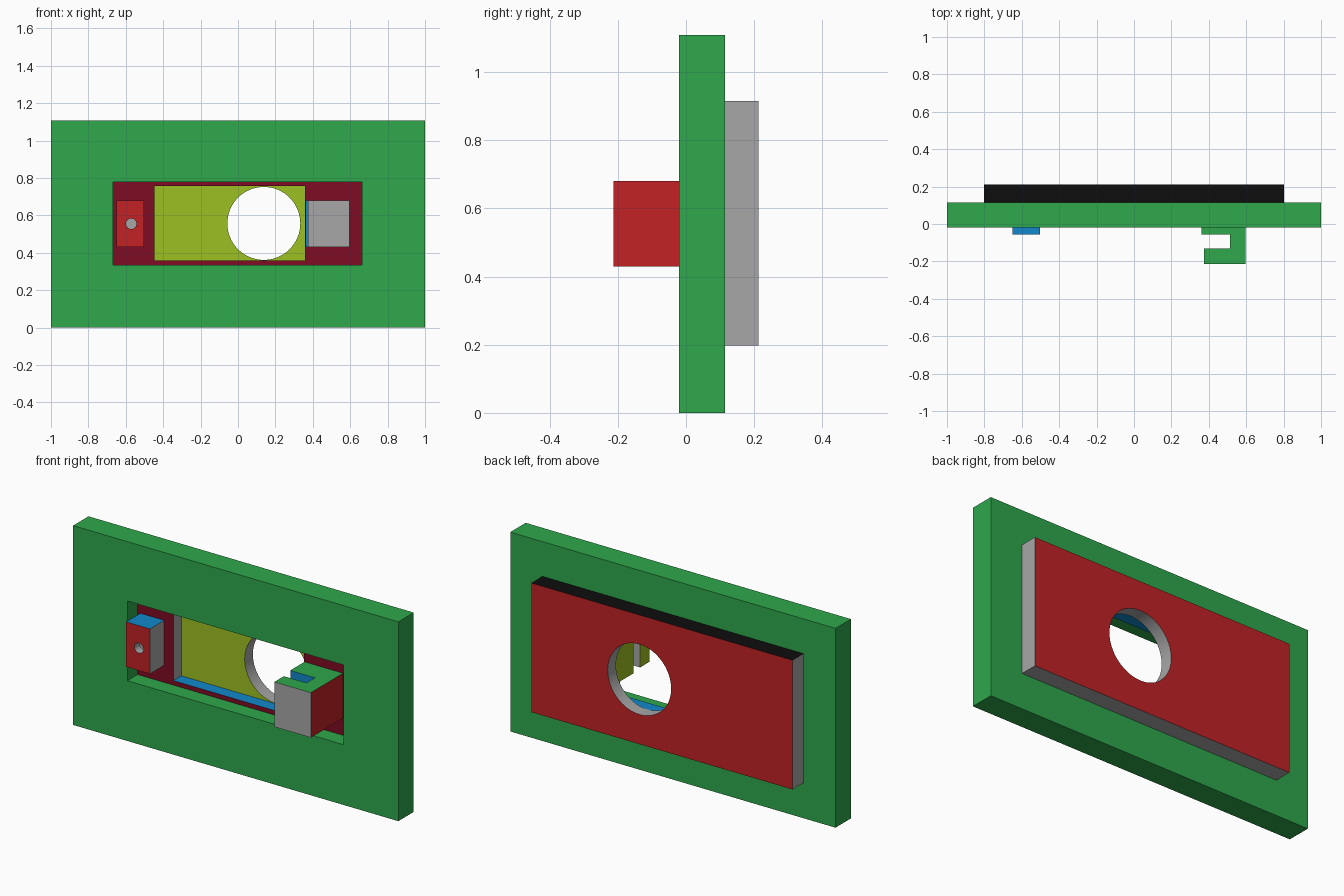
import bpy, bmesh, math
from mathutils import Vector

if "Cube" in bpy.data.objects:
    bpy.data.objects.remove(bpy.data.objects["Cube"])


def material(name, rgb):
    m = bpy.data.materials.new(name)
    lin = [(c / 255 / 12.92 if c < 11 else ((c / 255 + 0.055) / 1.055) ** 2.4) for c in rgb]
    m.diffuse_color = (*lin, 1)
    m.use_nodes = True
    m.node_tree.nodes["Principled BSDF"].inputs["Base Color"].default_value = m.diffuse_color
    return m


MATS = {n: material(n, c) for n, c in {
    "green": (46, 168, 76), "red": (194, 34, 37), "maroon": (126, 12, 35),
    "yellow_green": (156, 192, 34), "blue": (17, 135, 203),
    "grey": (167, 167, 167), "black": (13, 13, 13)}.items()}


def prism(name, points, to3d, a, b):
    """Extrude a 2D outline between depths a and b."""
    bm = bmesh.new()
    face = bm.faces.new([bm.verts.new(to3d(u, v, a)) for u, v in points])
    ext = bmesh.ops.extrude_face_region(bm, geom=[face])
    shift = Vector(to3d(0, 0, b)) - Vector(to3d(0, 0, a))
    bmesh.ops.translate(bm, vec=shift,
                        verts=[g for g in ext["geom"] if isinstance(g, bmesh.types.BMVert)])
    bmesh.ops.recalc_face_normals(bm, faces=bm.faces)
    mesh = bpy.data.meshes.new(name)
    bm.to_mesh(mesh)
    bm.free()
    ob = bpy.data.objects.new(name, mesh)
    bpy.context.collection.objects.link(ob)
    return ob


def along_y(u, v, d):
    return (u, d, v)


def along_z(u, v, d):
    return (u, v, d)


def box(name, x0, x1, y0, y1, z0, z1):
    return prism(name, [(x0, z0), (x1, z0), (x1, z1), (x0, z1)], along_y, y0, y1)


def rod(name, x, z, r, y0, y1, n):
    ring = [(x + r * math.cos(2 * math.pi * i / n), z + r * math.sin(2 * math.pi * i / n))
            for i in range(n)]
    return prism(name, ring, along_y, y0, y1)


def cut(ob, cutter):
    bpy.context.view_layer.objects.active = ob
    mod = ob.modifiers.new("cut", "BOOLEAN")
    mod.operation, mod.solver, mod.object = "DIFFERENCE", "EXACT", cutter
    bpy.ops.object.modifier_apply(modifier=mod.name)
    bpy.data.objects.remove(cutter)


def paint(ob, rule):
    """Colour each face from its normal and centre, keeping hard edges sharp."""
    ob.data.materials.clear()
    names = list(MATS)
    for m in MATS.values():
        ob.data.materials.append(m)
    for f in ob.data.polygons:
        f.material_index = names.index(rule(f.normal, f.center))
    bpy.ops.object.select_all(action="DESELECT")
    ob.select_set(True)
    bpy.context.view_layer.objects.active = ob
    bpy.ops.object.shade_smooth_by_angle(angle=math.radians(30))


# Outer frame with a rectangular window
frame = box("frame", -1, 1, -0.02, 0.115, 0, 1.108)
cut(frame, box("window_cutter", -0.667, 0.663, -0.1, 0.2, 0.335, 0.778))
paint(frame, lambda n, c: "green")

# Back plate with a shallow recess and a round opening
plate = box("back_plate", -0.803, 0.803, 0.07, 0.212, 0.197, 0.915)
cut(plate, box("recess_cutter", -0.447, 0.357, 0.0, 0.14, 0.36, 0.757))
cut(plate, rod("opening_cutter", 0.138, 0.557, 0.195, 0.1, 0.3, 64))


def plate_rule(n, c):
    if n.y > 0.9:
        return "red"
    if n.y < -0.9:
        return "maroon" if c.y < 0.1 else "yellow_green"
    if c.z > 0.9:
        return "black"
    if c.y < 0.135:                       # recess walls
        if abs(n.z) > 0.9 and 0.3 < c.z < 0.8:
            return "blue"
        if n.x < -0.9 and c.x < 0.5:
            return "yellow_green"
    return "grey"


paint(plate, plate_rule)

# Left block with a small blind hole
block = box("left_block", -0.65, -0.503, -0.055, 0.071, 0.43, 0.68)
cut(block, rod("pin_hole_cutter", -0.571, 0.555, 0.028, -0.1, -0.01, 24))


def block_rule(n, c):
    if n.y < -0.9 and c.y < -0.04:
        return "red"
    if abs(n.z) > 0.9 and abs(c.z - 0.555) > 0.1:
        return "blue"
    return "grey"


paint(block, block_rule)

# Right hook, a C-shaped profile
hook = prism("right_hook", [(0.36, 0.071), (0.36, -0.055), (0.512, -0.055), (0.512, -0.13),
                            (0.373, -0.13), (0.373, -0.213), (0.597, -0.213), (0.597, 0.071)],
             along_z, 0.43, 0.68)


def hook_rule(n, c):
    if abs(n.z) > 0.9:
        return "green"
    if n.x > 0.9:
        return "red"
    if n.x < -0.9:
        return "yellow_green"
    return "blue" if n.y < 0 and c.y > -0.1 else "grey"


paint(hook, hook_rule)
